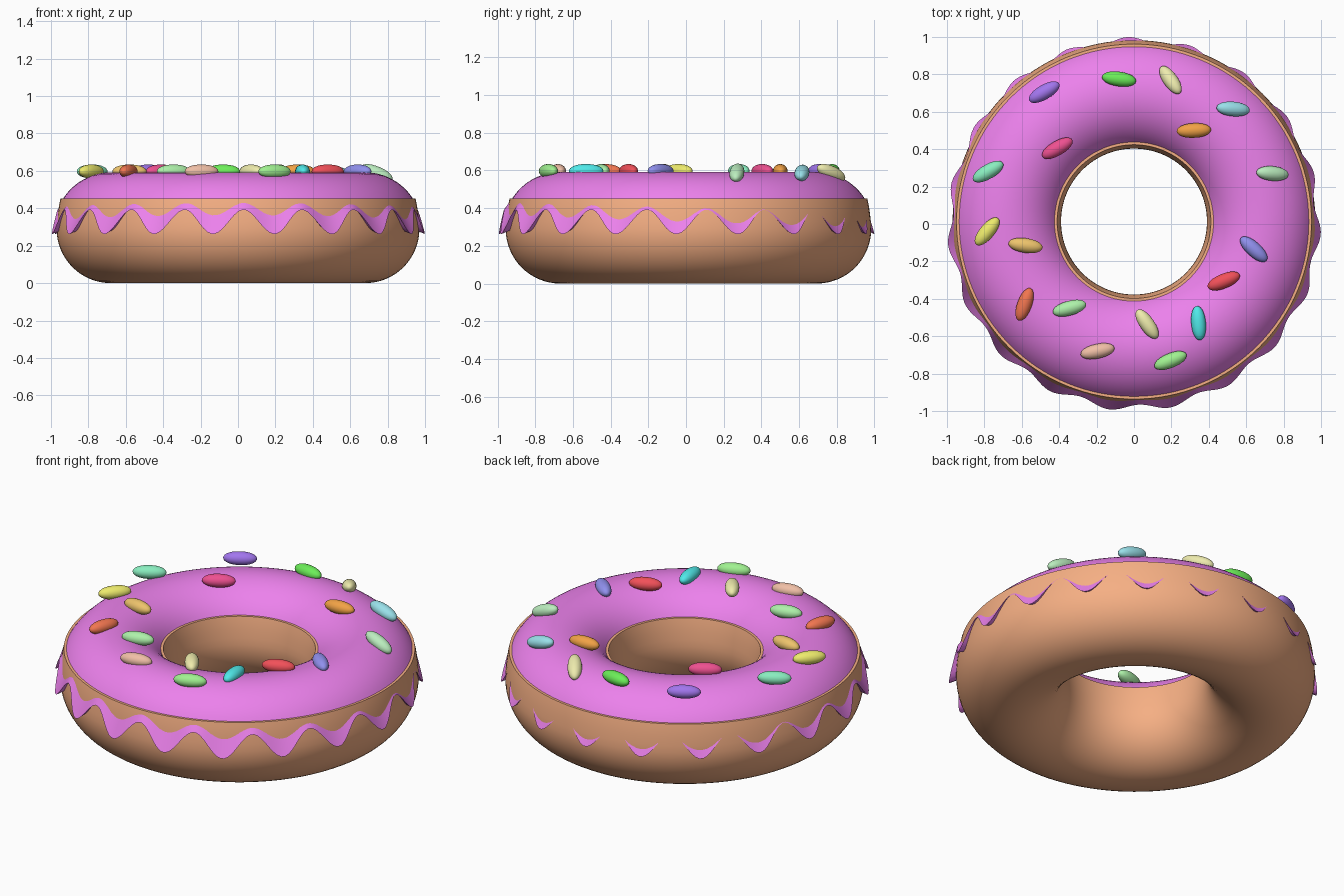
import bpy
from math import sin, cos, pi, radians, sqrt

if "Cube" in bpy.data.objects:
    bpy.data.objects.remove(bpy.data.objects["Cube"])

OFF_Y = 0.013          # dough and icing sit slightly towards the back
R, MID = 0.68, 0.29    # ring radius and height of the tube centre


def paint(obj, name, rgb):
    mat = bpy.data.materials.new(name)
    mat.diffuse_color = (*rgb, 1)
    mat.use_nodes = True
    mat.node_tree.nodes["Principled BSDF"].inputs["Base Color"].default_value = mat.diffuse_color
    obj.data.materials.append(mat)


def ring(name, section, rgb, steps=152, y=0.0, sharp=45):
    """Sweep a closed section(angle) -> [(r, z), ...] around the z axis."""
    verts, faces = [], []
    for i in range(steps):
        a = 2 * pi * i / steps
        pts = section(a)
        n = len(pts)
        verts += [(r * cos(a), r * sin(a) + y, z) for r, z in pts]
    for i in range(steps):
        j = (i + 1) % steps
        for k in range(n):
            m = (k + 1) % n
            faces.append((i * n + k, j * n + k, j * n + m, i * n + m))
    mesh = bpy.data.meshes.new(name)
    mesh.from_pydata(verts, [], faces)
    obj = bpy.data.objects.new(name, mesh)
    bpy.context.collection.objects.link(obj)
    bpy.context.view_layer.objects.active = obj
    obj.select_set(True)
    bpy.ops.object.shade_smooth_by_angle(angle=radians(sharp))
    obj.select_set(False)
    paint(obj, name + "_colour", rgb)
    return obj


# dough: round below, nearly upright above, cut flat under the icing
half = [(0.29 * cos(t), MID + 0.29 * sin(t))
        for t in [-pi / 2 + pi / 2 * i / 16 for i in range(17)]]
half += [(0.288, 0.33), (0.282, 0.38), (0.276, 0.42), (0.269, 0.452)]
dough_pts = [(R + w, z) for w, z in half] + [(R - w, z) for w, z in reversed(half[1:])]
ring("dough", lambda a: dough_pts, (0.92, 0.43, 0.23), 128, OFF_Y)

# icing: top cap of a slightly larger tube
lim = math_lim = 0.545
cap = []
for i in range(25):
    t = lim + (pi - 2 * lim) * i / 24
    cap.append((R + 0.302 * cos(t), MID + 0.302 * sin(t)))
ring("icing", lambda a: cap, (0.84, 0.22, 0.84), 128, OFF_Y)


# icing edge: flared wavy lip with 19 drips
def lip(a):
    s = 0.5 + 0.5 * cos(19 * (a + radians(59.8)))   # 1 at the tip of a drip
    top = 0.43 - 0.045 * s
    low = 0.392 - 0.130 * s
    out = 0.966 + 0.034 * s
    return [(0.925, low + 0.03), (out, low),
            (0.94 + (out - 0.94) * 0.5, (top + low) / 2), (0.94, top), (0.92, top)]


ring("icing_drips", lip, (0.84, 0.22, 0.84), 304)

# sprinkles: x, y, heading, downward tilt, colour
sprinkles = [
    (-.48, .705, 30, 0, (.36, .18, .85)), (-.08, .775, -8, 0, (.15, .85, .10)),
    (.195, .77, 125, 20, (.85, .83, .42)), (.53, .615, -5, 15, (.32, .75, .82)),
    (.32, .50, 3, 0, (.88, .36, .06)), (-.41, .405, 30, 0, (.85, .08, .28)),
    (-.78, .28, 30, 0, (.25, .85, .52)), (.74, .27, -5, 22, (.50, .85, .52)),
    (-.785, -.04, 50, 0, (.85, .83, .15)), (-.58, -.115, -8, 0, (.85, .55, .15)),
    (.64, -.135, -42, 0, (.28, .28, .85)), (.48, -.305, 22, 0, (.88, .08, .10)),
    (-.585, -.43, 70, 0, (.88, .18, .08)), (-.345, -.45, 15, 0, (.42, .88, .40)),
    (.07, -.535, -55, 0, (.87, .85, .42)), (.345, -.53, -85, 0, (.08, .82, .82)),
    (-.195, -.68, 12, 0, (.87, .52, .38)), (.195, -.73, 22, 0, (.35, .88, .28)),
]
for i, (x, y, heading, tilt, rgb) in enumerate(sprinkles):
    bpy.ops.mesh.primitive_uv_sphere_add(segments=24, ring_count=16, radius=1)
    ob = bpy.context.object
    ob.name = f"sprinkle_{i + 1}"
    # blunt the ends so the ellipsoid becomes pill-like
    for v in ob.data.vertices:
        c = v.co
        c.x = (1 if c.x > 0 else -1) * abs(c.x) ** 0.9
    ob.scale = (0.092, 0.039, 0.037)
    ob.rotation_euler = (0, radians(tilt), radians(heading))
    ob.location = (x, y, 0.597 if tilt == 0 else 0.587)
    bpy.ops.object.shade_smooth()
    paint(ob, ob.name + "_colour", rgb)
    ob.select_set(False)
